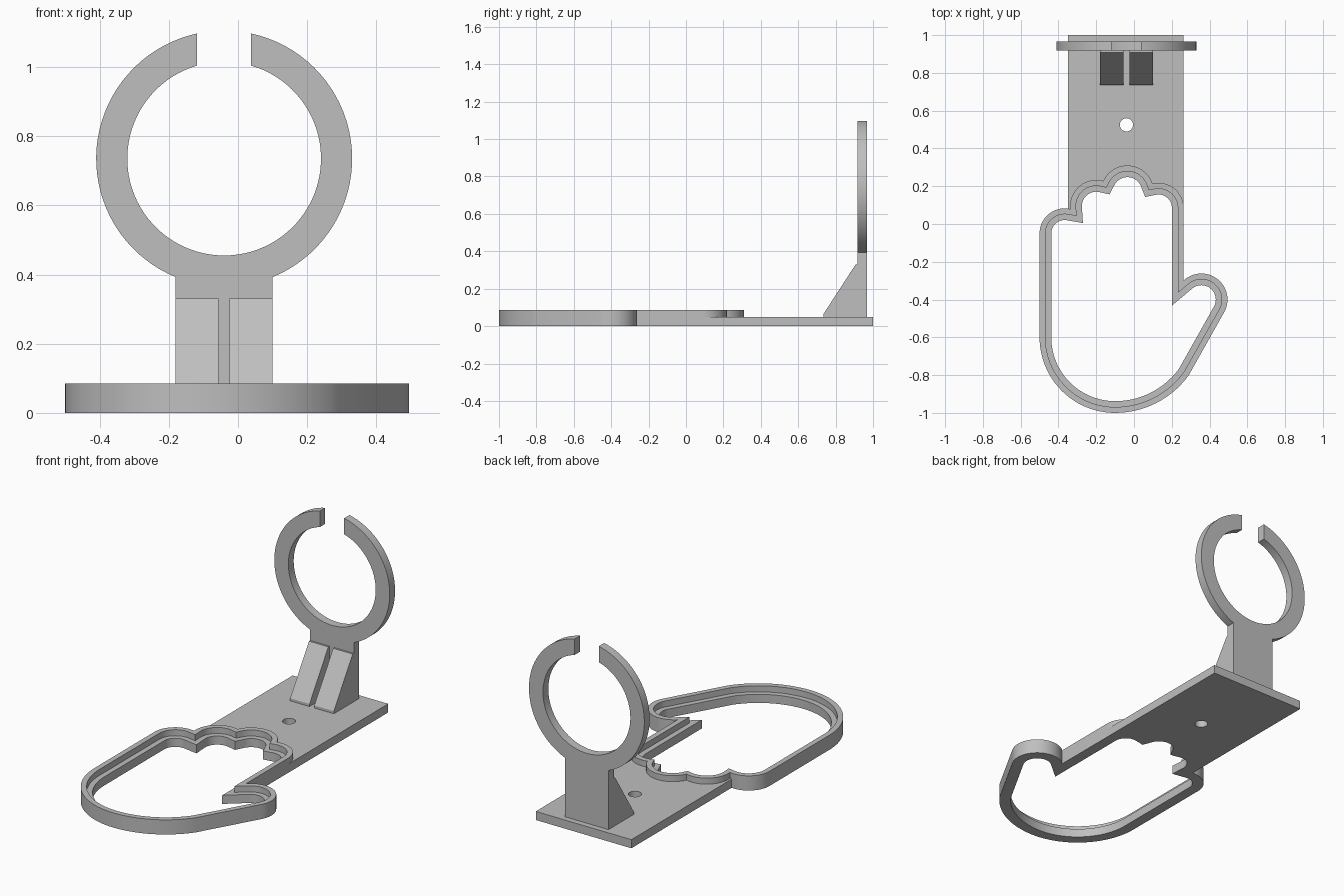
import bpy, bmesh
from math import sin, cos, asin, acos, atan2, degrees, radians, hypot
from mathutils import Vector

old = bpy.data.objects.get("Cube")
if old:
    bpy.data.objects.remove(old, do_unlink=True)

grey = bpy.data.materials.new("plain grey")
grey.use_nodes = True
colour = (0.52, 0.52, 0.52, 1)
grey.diffuse_color = colour
grey.node_tree.nodes["Principled BSDF"].inputs["Base Color"].default_value = colour


def finish(bm, name):
    bmesh.ops.recalc_face_normals(bm, faces=bm.faces)
    mesh = bpy.data.meshes.new(name)
    bm.to_mesh(mesh)
    bm.free()
    mesh.materials.append(grey)
    ob = bpy.data.objects.new(name, mesh)
    bpy.context.scene.collection.objects.link(ob)
    bpy.ops.object.select_all(action='DESELECT')
    ob.select_set(True)
    bpy.context.view_layer.objects.active = ob
    bpy.ops.object.shade_smooth_by_angle(angle=radians(25))
    return ob


def arc(c, r, a, b, step=6):
    """Points on a circle from angle a to b, in degrees."""
    n = max(2, round(abs(b - a) / step))
    angles = [radians(a + (b - a) * i / n) for i in range(n + 1)]
    return [Vector((c[0] + r * cos(t), c[1] + r * sin(t))) for t in angles]


def slab(name, loops, lo, hi, place):
    """Extrude a flat shape (outer loop plus holes) from lo to hi."""
    bm = bmesh.new()
    caps = [[], []]
    for loop in loops:
        rows = [[bm.verts.new(place(p[0], p[1], t)) for p in loop] for t in (lo, hi)]
        n = len(loop)
        for row, cap in zip(rows, caps):
            cap += [bm.edges.new((row[i], row[(i + 1) % n])) for i in range(n)]
        for i in range(n):
            j = (i + 1) % n
            bm.faces.new((rows[0][i], rows[0][j], rows[1][j], rows[1][i]))
    for cap in caps:
        bmesh.ops.triangle_fill(bm, edges=cap, use_beauty=True)
    return finish(bm, name)


def meet(c1, r1, c2, r2):
    """Upper crossing of two circles, as an angle on each of them."""
    dx, dy = c2[0] - c1[0], c2[1] - c1[1]
    d = hypot(dx, dy)
    a = atan2(dy, dx) + acos((d * d + r1 * r1 - r2 * r2) / (2 * d * r1))
    x, y = c1[0] + r1 * cos(a) - c2[0], c1[1] + r1 * sin(a) - c2[1]
    return degrees(a), degrees(atan2(y, x)) % 360


def inset(loop, d):
    """Mitred inward offset of a clockwise loop."""
    out = []
    for i, p in enumerate(loop):
        u = (p - loop[i - 1]).normalized()
        v = (loop[(i + 1) % len(loop)] - p).normalized()
        n1, n2 = Vector((u.y, -u.x)), Vector((v.y, -v.x))
        out.append(p + (n1 + n2) * d / (1 + n1.dot(n2)))
    return out


# Hand outline: four fingertips, thumb, rounded palm
tips = [((-0.367, -0.05), 0.133), ((-0.2, 0.095), 0.138),
        ((-0.035, 0.17), 0.14), ((0.13, 0.085), 0.133)]
fingers = []
start = 180
for i, (c, r) in enumerate(tips):
    end, following = meet(c, r, *tips[i + 1]) if i < 3 else (0, 0)
    fingers += arc(c, r, start, end)
    start = following
thumb, thumb_r = (0.357, -0.4), 0.138
crook = degrees(acos((0.263 - thumb[0]) / thumb_r))
path = fingers + arc(thumb, thumb_r, crook, -31)
path += arc((-0.1, -0.519), 0.481, -36, -90, 4) + arc((-0.1, -0.6), 0.4, -90, -180, 4)
outline = []
for p in path:
    if not outline or (p - outline[-1]).length > 0.002:
        outline.append(p)

# Hand frame: raised rim with a lower ledge inside
top, plate_top = 0.085, 0.05
middle, inner = inset(outline, 0.031), inset(outline, 0.062)
section = [(outline, 0), (outline, top), (middle, top),
           (middle, plate_top), (inner, plate_top), (inner, 0)]
bm = bmesh.new()
rings = [[bm.verts.new((p.x, p.y, z)) for p in loop] for loop, z in section]
for k, ring in enumerate(rings):
    other = rings[(k + 1) % len(rings)]
    for i in range(len(ring)):
        j = (i + 1) % len(ring)
        bm.faces.new((ring[i], ring[j], other[j], other[i]))
finish(bm, "hand_frame")

# Base plate, fitted to the fingertips, with a screw hole
left, right = -0.35, 0.263
edge = [p for i, p in enumerate(outline[:len(fingers)])
        if p.x > left + 0.004 and p.y > 0.05]
little, little_r = tips[0]
corner = (left, little[1] + (little_r ** 2 - (left - little[0]) ** 2) ** 0.5)
hole = arc((-0.04, 0.525), 0.035, 0, 360, 15)[:-1]
slab("base_plate", [[(right, 1), (left, 1), corner] + edge, hole], 0, plate_top,
     lambda a, b, t: (a, b, t))

# Upright: stem and open ring in one profile
hub, outer_r, inner_r, half_stem, half_gap = (-0.04, 0.735), 0.37, 0.28, 0.14, 0.078
foot = degrees(asin(half_stem / outer_r))
gap_out = degrees(asin(half_gap / outer_r))
gap_in = degrees(asin(half_gap / inner_r))
profile = [(hub[0] - half_stem, 0.04), (hub[0] + half_stem, 0.04)]
profile += arc(hub, outer_r, foot - 90, 90 - gap_out, 4)
profile += arc(hub, inner_r, 90 - gap_in, gap_in - 270, 4)
profile += arc(hub, outer_r, 90 + gap_out, 270 - foot, 4)
slab("ring_upright", [profile], 0.918, 0.967, lambda a, b, t: (a, t, b))

# Two sloping braces in front of the stem
brace = [(0.735, 0.04), (0.735, 0.065), (0.907, 0.33), (0.925, 0.33), (0.925, 0.04)]
for name, x0, x1 in (("right_brace", -0.18, -0.056), ("left_brace", -0.025, 0.1)):
    slab(name, [brace], x0, x1, lambda a, b, t: (t, a, b))
